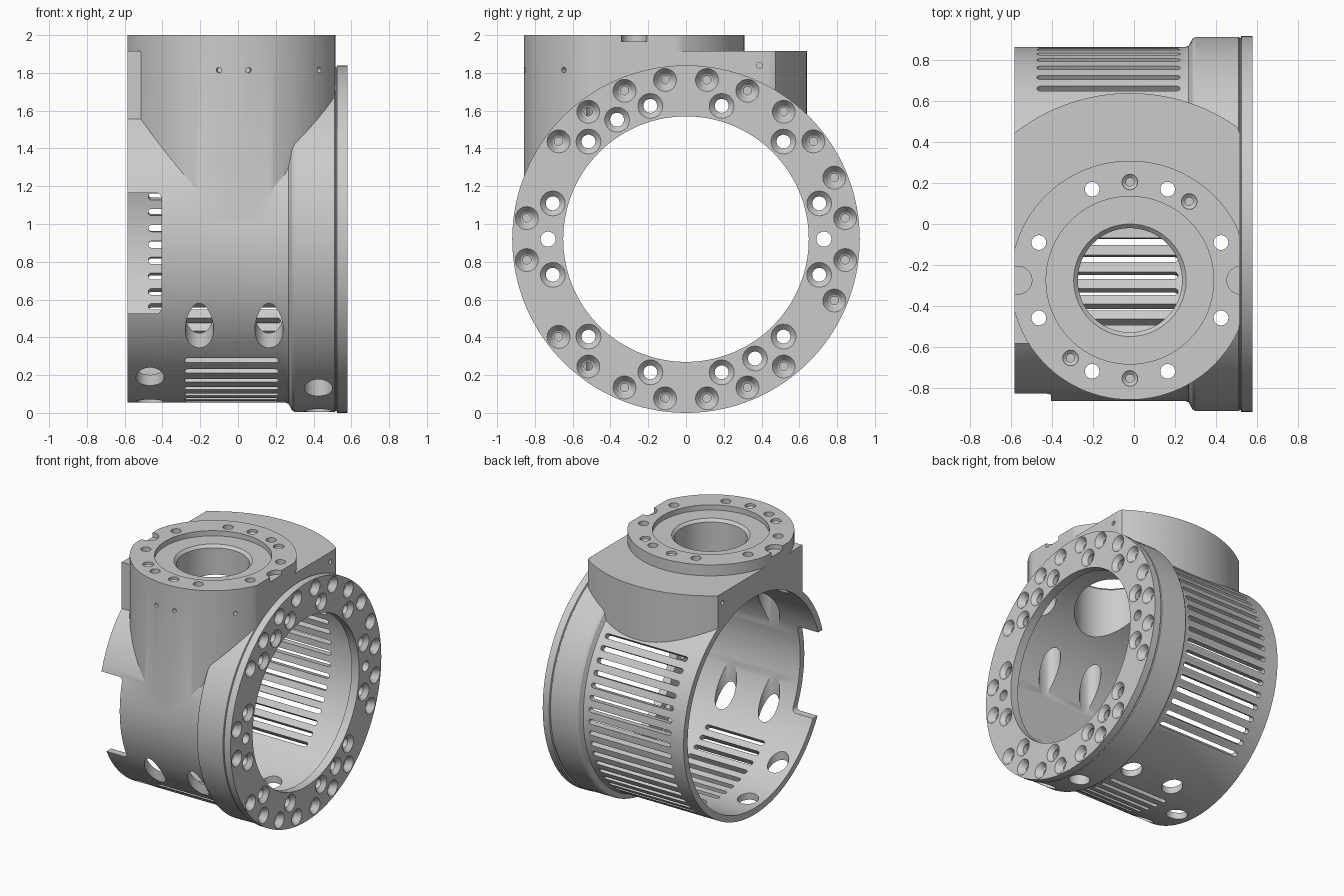
import bpy, bmesh
from math import pi, cos, sin, radians, atan2
from mathutils import Matrix, Vector

if "Cube" in bpy.data.objects:
    bpy.data.objects.remove(bpy.data.objects["Cube"])

CZ = 0.92                                   # height of the main axis
HX, HY = -0.02, -0.275                      # centre of the vertical port
T = Matrix.Translation
ALONG_X = Matrix.Rotation(pi / 2, 4, 'Y')   # local z -> world x
MAIN = T((0, 0, CZ)) @ ALONG_X


def revolve(bm, profile, mat, seg):
    """Closed solid from (radius, height) pairs around local z."""
    rings = [[bm.verts.new(mat @ Vector((r * cos(2 * pi * i / seg), r * sin(2 * pi * i / seg), h)))
              for i in range(seg)] for r, h in profile]
    for a, b in zip(rings, rings[1:]):
        for i in range(seg):
            j = (i + 1) % seg
            bm.faces.new((a[i], a[j], b[j], b[i]))
    bm.faces.new(rings[0][::-1])
    bm.faces.new(rings[-1])


def prism(bm, pts, z0, z1, mat=Matrix()):
    """Extrude a flat outline between two heights."""
    lo = [bm.verts.new(mat @ Vector((x, y, z0))) for x, y in pts]
    hi = [bm.verts.new(mat @ Vector((x, y, z1))) for x, y in pts]
    n = len(pts)
    for i in range(n):
        j = (i + 1) % n
        bm.faces.new((lo[i], lo[j], hi[j], hi[i]))
    bm.faces.new(lo[::-1])
    bm.faces.new(hi)


def rounded(x0, x1, y0, y1, r, n=5):
    """Rounded rectangle outline."""
    pts = []
    for k, (cx, cy) in enumerate(((x1 - r, y1 - r), (x0 + r, y1 - r), (x0 + r, y0 + r), (x1 - r, y0 + r))):
        for i in range(n + 1):
            a = pi / 2 * (k + i / n)
            pts.append((cx + r * cos(a), cy + r * sin(a)))
    return pts


def clipped_disc(r, front_left, front_right, seg=128):
    """Circle about the port axis, trimmed beside the end ring and at the front."""
    pts = []
    for i in range(seg):
        a = 2 * pi * (i + 0.5) / seg
        x = max(-0.7, min(0.515, HX + r * cos(a)))
        y = HY + r * sin(a)
        y = max(y, front_left if x < 0 else front_right)
        p = (round(x, 5), round(y, 5))
        if p not in pts:
            pts.append(p)
    return pts


def make(name, bm):
    bmesh.ops.recalc_face_normals(bm, faces=bm.faces)
    me = bpy.data.meshes.new(name)
    bm.to_mesh(me)
    bm.free()
    ob = bpy.data.objects.new(name, me)
    bpy.context.collection.objects.link(ob)
    return ob


def boolean(target, bm, op='DIFFERENCE'):
    tool = make("cutter", bm)
    tool.hide_render = True
    m = target.modifiers.new("bool", 'BOOLEAN')
    m.operation, m.solver, m.object = op, 'EXACT', tool
    bpy.context.view_layer.objects.active = target
    bpy.ops.object.modifier_apply(modifier=m.name)
    bpy.data.objects.remove(tool, do_unlink=True)


# Main drum with flared flange and end ring
bm = bmesh.new()
revolve(bm, [(0.865, -0.7), (0.865, 0.25), (0.872, 0.267), (0.888, 0.277), (0.905, 0.285),
             (0.915, 0.30), (0.915, 0.512), (0.909, 0.516), (0.909, 0.521), (0.92, 0.525),
             (0.92, 0.58)], MAIN, 128)
housing = make("joint_housing", bm)

# Head: wide plate and round port boss
bm = bmesh.new()
prism(bm, clipped_disc(0.915, -0.585, -0.45), 1.3, 1.915)
boolean(housing, bm, 'UNION')
bm = bmesh.new()
prism(bm, clipped_disc(0.584, -9, -9), 0.95, 2.0)
boolean(housing, bm, 'UNION')

# Trim the open end flat
bm = bmesh.new()
bmesh.ops.create_cube(bm, size=2.4, matrix=T((-1.785, 0, 1.1)))
boolean(housing, bm)

# Main bore, narrower through the flange
bm = bmesh.new()
revolve(bm, [(0.815, -1), (0.815, 0.515), (0.65, 0.515), (0.65, 1)], MAIN, 128)
boolean(housing, bm)

# Flange screw holes: outer ring blind, inner ring through
bm = bmesh.new()


def flange_hole(radius, deg, profile):
    a = radians(deg)
    revolve(bm, profile, T((0, radius * cos(a), CZ + radius * sin(a))) @ ALONG_X, 20)


for k in range(24):
    flange_hole(0.85, 7.5 + 15 * k, [(0.022, 0.46), (0.022, 0.535), (0.032, 0.54), (0.061, 0.58), (0.061, 0.62)])
for d in (15, 45, 75, 105, 120, 135, 165, 195, 225, 255, 285, 300, 315, 345):
    flange_hole(0.73, d, [(0.037, 0.4), (0.037, 0.55), (0.066, 0.58), (0.066, 0.62)])
for d in (0, 180):
    flange_hole(0.73, d, [(0.04, 0.4), (0.04, 0.62)])
boolean(housing, bm)

# Port bore with recess, and bolt holes with long access bores below
bm = bmesh.new()
revolve(bm, [(0.255, 1.3), (0.255, 1.94), (0.275, 1.96), (0.41, 1.96), (0.41, 2.1)], T((HX, HY, 0)), 64)
for k in range(8):
    a = radians(22.5 + 45 * k)
    revolve(bm, [(0.075, -0.2), (0.075, 1.83), (0.036, 1.83), (0.036, 2.1)],
            T((HX + 0.482 * cos(a), HY + 0.482 * sin(a), 0)), 32)
boolean(housing, bm)

# Cooling slots: long ones at the back, short ones underneath
bm = bmesh.new()


def slot(deg, x0, x1):
    prism(bm, rounded(x0, x1, -0.018, 0.018, 0.0175), 0.72, 0.93,
          T((0, 0, CZ)) @ Matrix.Rotation(radians(deg - 90), 4, 'X'))


for k in range(16):
    slot(40 - 6 * k, -0.475, 0.225)
for k in range(8):
    slot(-132 + 6 * k, -0.285, 0.215)
boolean(housing, bm)

# Rectangular cable cutout in the front of the open end
bm = bmesh.new()
prism(bm, rounded(-0.8, -0.405, 0.525, 1.165, 0.03), 0.6, 1.2, Matrix.Rotation(pi / 2, 4, 'X'))
boolean(housing, bm)

# Port face details: tapped holes, edge notches, small set-screw holes
bm = bmesh.new()
for x, y in ((-0.02, 0.205), (0.27, 0.11), (-0.31, -0.655), (-0.02, -0.755)):
    revolve(bm, [(0.02, 1.9), (0.02, 1.965), (0.038, 1.98), (0.038, 2.05)], T((x, y, 0)), 20)
for x in (-0.567, 0.522):
    revolve(bm, [(0.068, 1.965), (0.068, 2.1)], T((x, HY, 0)), 32)
for x in (-0.1, 0.055, 0.43):
    y = HY - (0.584 ** 2 - (x - HX) ** 2) ** 0.5
    turn = Matrix.Rotation(atan2(y - HY, x - HX), 4, 'Z') @ ALONG_X
    revolve(bm, [(0.015, 0.55), (0.015, 0.62)], T((HX, HY, 1.815)) @ turn, 12)
for x in (-0.585, 0.515):
    revolve(bm, [(0.016, x - 0.04), (0.016, x + 0.04)], T((0, 0.39, 1.84)) @ ALONG_X, 12)
boolean(housing, bm)

# Smooth curved walls, crisp edges
bpy.ops.object.select_all(action='DESELECT')
housing.select_set(True)
bpy.context.view_layer.objects.active = housing
bpy.ops.object.shade_smooth_by_angle(angle=radians(25))
